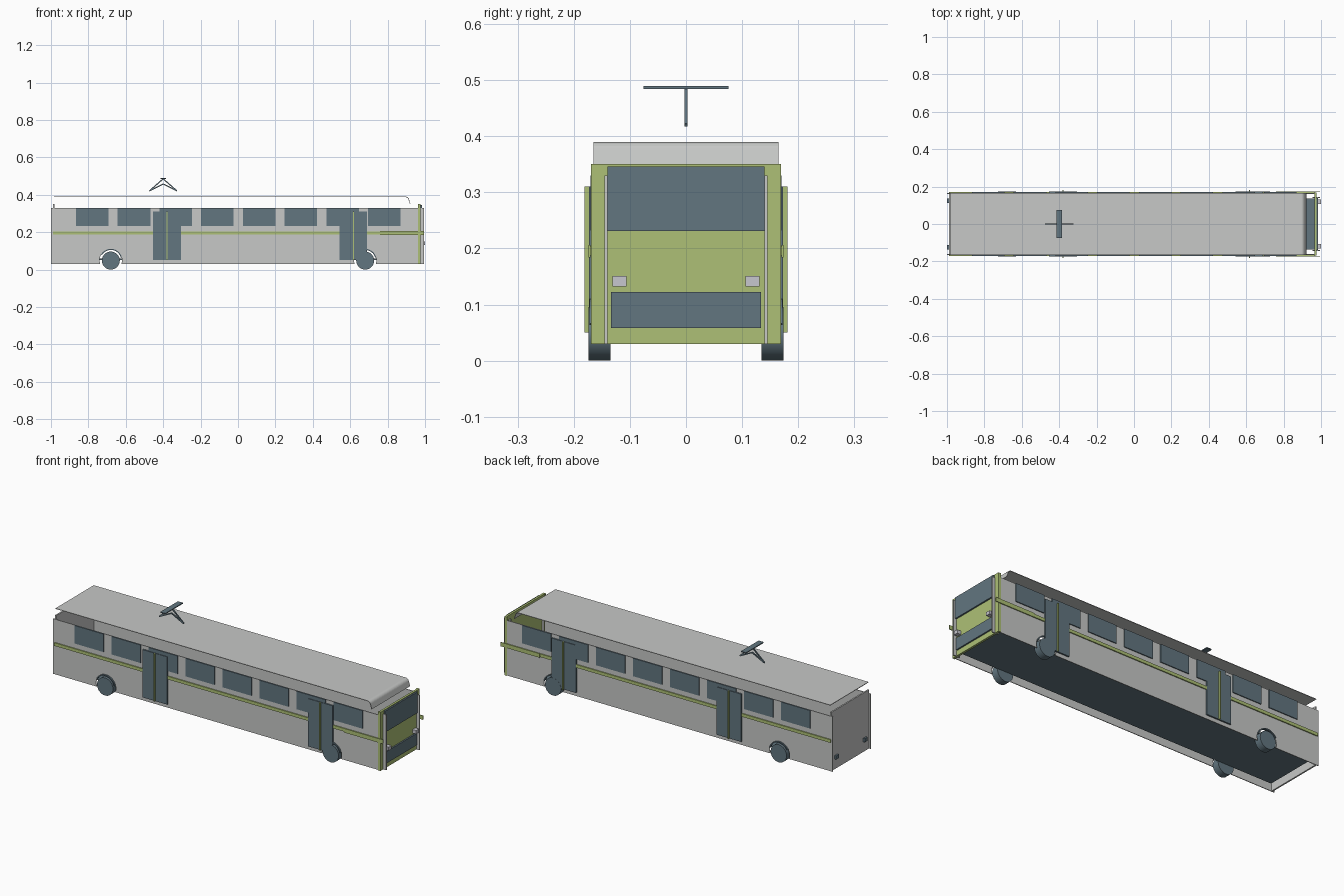
import bpy, bmesh, math
from mathutils import Vector

cube = bpy.data.objects.get("Cube")
if cube:
    bpy.data.objects.remove(cube, do_unlink=True)


def material(name, rgb):
    m = bpy.data.materials.new(name)
    m.use_nodes = True
    m.diffuse_color = (*rgb, 1)
    m.node_tree.nodes["Principled BSDF"].inputs["Base Color"].default_value = (*rgb, 1)
    return m


GREY = material("body grey", (0.57, 0.58, 0.57))
GREEN = material("lime green", (0.42, 0.53, 0.18))
SLATE = material("slate glass", (0.122, 0.18, 0.215))
LAMP = material("lamp white", (0.57, 0.57, 0.62))


def finish(name, bm, mat):
    bmesh.ops.recalc_face_normals(bm, faces=bm.faces)
    mesh = bpy.data.meshes.new(name)
    bm.to_mesh(mesh)
    bm.free()
    mesh.materials.append(mat)
    ob = bpy.data.objects.new(name, mesh)
    bpy.context.collection.objects.link(ob)
    return ob


def box(name, x, y, z, mat):
    """Box between the (low, high) pairs on each axis."""
    bm = bmesh.new()
    bmesh.ops.create_cube(bm, size=1)
    for v in bm.verts:
        v.co = [r[0] if c < 0 else r[1] for c, r in zip(v.co, (x, y, z))]
    return finish(name, bm, mat)


def extrude(name, profile, y, mat):
    """Extrude an x-z outline between two y values."""
    bm = bmesh.new()
    face = bm.faces.new([bm.verts.new((px, y[0], pz)) for px, pz in profile])
    geom = bmesh.ops.extrude_face_region(bm, geom=[face])["geom"]
    moved = [g for g in geom if isinstance(g, bmesh.types.BMVert)]
    bmesh.ops.translate(bm, verts=moved, vec=(0, y[1] - y[0], 0))
    return finish(name, bm, mat)


def arc(cx, cz, r, start, end, n):
    return [(cx + r * math.cos(math.radians(start + (end - start) * i / n)),
             cz + r * math.sin(math.radians(start + (end - start) * i / n)))
            for i in range(n + 1)]


def rod(name, a, b, size, mat):
    """Square bar lying in the plane y = 0."""
    a, b = Vector(a), Vector(b)
    n = Vector((a.y - b.y, b.x - a.x)).normalized() * size / 2
    return extrude(name, [a + n, b + n, b - n, a - n], (-size / 2, size / 2), mat)


def span(side, low, high):
    return tuple(sorted((side * low, side * high)))


WHEELS = (-0.68, 0.68)
DOORS = (-0.38, 0.617)

for side, label in ((-1, "right"), (1, "left")):
    # Side wall with wheel arches
    outline = [(-1, 0.03)]
    for wx in WHEELS:
        outline += arc(wx, 0.05, 0.06, 199.5, -19.5, 16)
    outline += [(0.965, 0.03), (0.965, 0.33), (-1, 0.33)]
    extrude(f"side_wall_{label}", outline, span(side, 0.161, 0.165), GREY)

    # Windows
    for i in range(8):
        x = -0.866 + 0.223 * i
        box(f"window_{label}", (x, x + 0.174), span(side, 0.164, 0.17), (0.232, 0.33), SLATE)

    # Waist stripe and its front extension
    box(f"stripe_{label}", (-0.99, 0.965), span(side, 0.164, 0.1705), (0.187, 0.204), GREEN)
    box(f"stripe_end_{label}", (0.76, 0.995), span(side, 0.17, 0.174), (0.184, 0.206), GREEN)

    # Double doors with a centre strip
    for dx in DOORS:
        box(f"door_{label}", (dx - 0.074, dx + 0.074), span(side, 0.164, 0.173), (0.05, 0.31), SLATE)
        box(f"door_strip_{label}", (dx - 0.003, dx + 0.003), span(side, 0.172, 0.181), (0.05, 0.31), GREEN)

    # Wheels and thin arch trims
    for wx in WHEELS:
        wheel = extrude(f"wheel_{label}", arc(wx, 0.048, 0.048, 0, 348.75, 31), span(side, 0.135, 0.174), SLATE)
        bpy.context.view_layer.objects.active = wheel
        wheel.select_set(True)
        bpy.ops.object.shade_smooth_by_angle(angle=math.radians(35))
        wheel.select_set(False)
        trim = arc(wx, 0.05, 0.061, 150, 15, 14) + arc(wx, 0.05, 0.055, 15, 150, 14)
        extrude(f"arch_trim_{label}", trim, span(side, 0.16, 0.172), SLATE)

    # Front fins, headlights and tail lights
    box(f"front_fin_{label}", (0.955, 0.995), span(side, 0.14, 0.145), (0.03, 0.33), GREY)
    box(f"headlight_{label}", (0.975, 1.0), span(side, 0.106, 0.131), (0.132, 0.151), LAMP)
    box(f"tail_light_{label}", (-1.0, -0.985), span(side, 0.112, 0.135), (0.085, 0.105), SLATE)
    # Corner post edge of the front frame
    box(f"front_post_{label}", (0.962, 0.977), span(side, 0.16, 0.169), (0.03, 0.35), GREEN)

# Front and rear panels
box("front_panel", (0.965, 0.977), (-0.165, 0.165), (0.03, 0.35), GREEN)
box("windscreen", (0.975, 0.985), (-0.14, 0.14), (0.231, 0.346), SLATE)
box("front_bumper", (0.975, 0.985), (-0.134, 0.134), (0.058, 0.122), SLATE)
box("rear_panel", (-0.99, -0.982), (-0.162, 0.162), (0.03, 0.35), GREY)

# Raised floor
box("floor", (-0.96, 0.965), (-0.137, 0.137), (0.052, 0.058), SLATE)

# Floating roof sheet with a curved front lip
outer = [(-0.985, 0.39)] + arc(0.895, 0.37, 0.02, 90, 15, 6) + [(0.922, 0.35)]
inner = [(0.919, 0.35)] + arc(0.895, 0.37, 0.017, 15, 90, 6) + [(-0.985, 0.387)]
extrude("roof", outer + inner, (-0.165, 0.165), GREY)

# Current collector
for s in (-1, 1):
    foot = (-0.4 + s * 0.074, 0.42)
    rod("collector_upper_arm", foot, (-0.4, 0.485), 0.006, SLATE)
    rod("collector_lower_arm", foot, (-0.4, 0.457), 0.006, SLATE)
box("collector_bar", (-0.415, -0.385), (-0.076, 0.076), (0.484, 0.489), SLATE)
